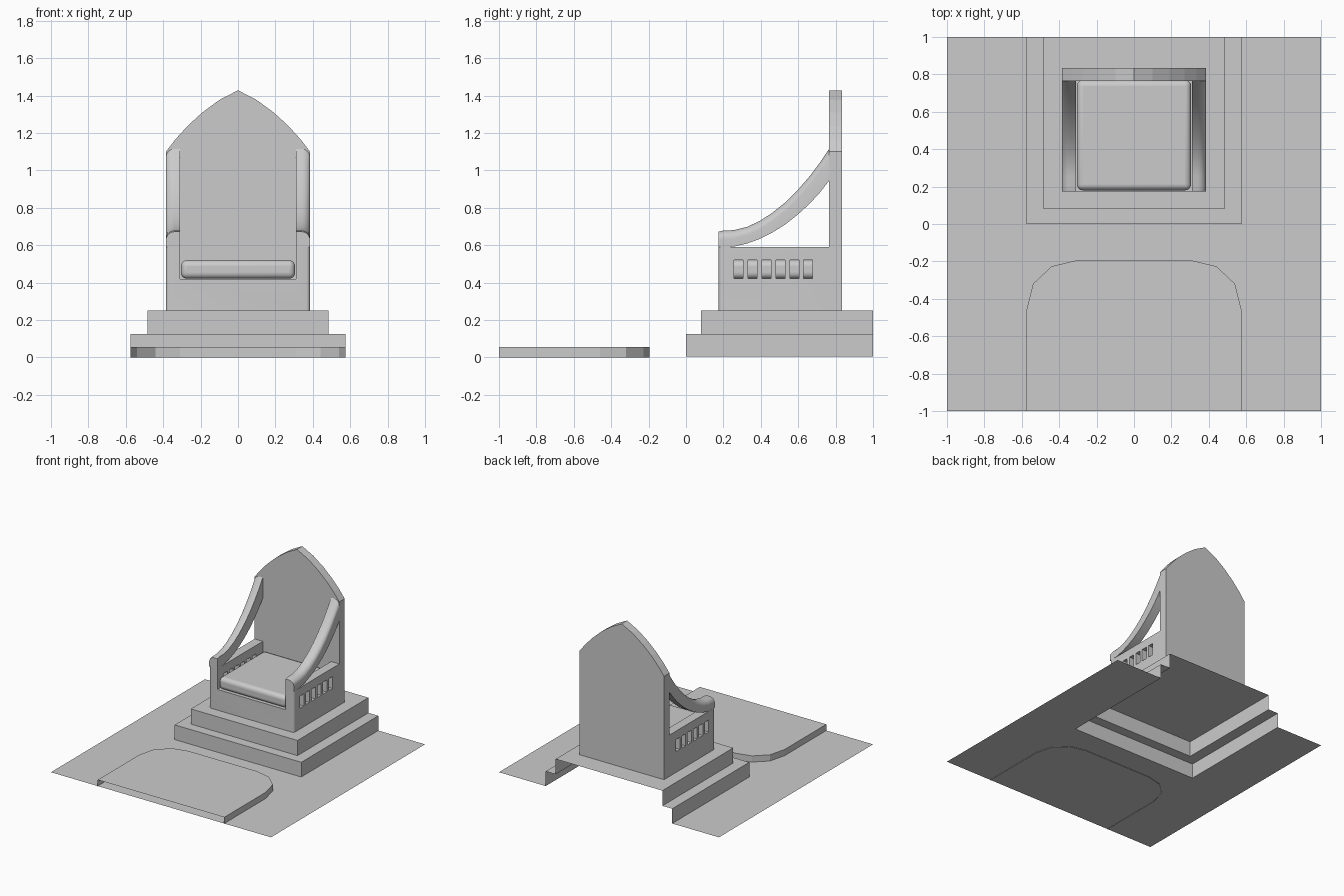
import bpy, bmesh, math

if "Cube" in bpy.data.objects:
    bpy.data.objects.remove(bpy.data.objects["Cube"])


def make(name, verts, faces, smooth=False, fix=False):
    me = bpy.data.meshes.new(name)
    me.from_pydata(verts, [], faces)
    if fix:
        bm = bmesh.new()
        bm.from_mesh(me)
        bmesh.ops.recalc_face_normals(bm, faces=bm.faces)
        bm.to_mesh(me)
        bm.free()
    ob = bpy.data.objects.new(name, me)
    bpy.context.collection.objects.link(ob)
    if smooth:
        smooth_shade(ob)
    return ob


def smooth_shade(ob):
    bpy.ops.object.select_all(action='DESELECT')
    ob.select_set(True)
    bpy.context.view_layer.objects.active = ob
    bpy.ops.object.shade_smooth_by_angle(angle=math.radians(35))


def loft(name, rings, closed=True, caps=(True, True), **kw):
    """Skin equal-length rings of points."""
    n = len(rings[0])
    faces = []
    for k in range(len(rings) - 1):
        for i in range(n if closed else n - 1):
            j = (i + 1) % n
            faces.append((k * n + i, k * n + j, (k + 1) * n + j, (k + 1) * n + i))
    if caps[0]:
        faces.append(tuple(reversed(range(n))))
    if caps[1]:
        faces.append(tuple(range((len(rings) - 1) * n, len(rings) * n)))
    return make(name, [p for r in rings for p in r], faces, **kw)


def extrude_y(name, outline, y0, y1):
    return loft(name, [[(x, y, z) for x, z in outline] for y in (y0, y1)], fix=True)


# Floor and stepped dais: one folded sheet, open below and at the back
G = 0.004
steps = [(1, -1, G), (.575, 0, G), (.575, 0, .125), (.485, .08, .125), (.485, .08, .25)]
loft("floor_and_dais",
     [[(-w, 1, z), (-w, y, z), (w, y, z), (w, 1, z)] for w, y, z in steps],
     closed=False, caps=(False, True))

# Low front platform: rounded far end, open toward the front edge
half = [(.575, -1), (.575, -.46), (.54, -.32), (.44, -.226), (.31, -.195)]
outline = half + [(-x, y) for x, y in reversed(half)]
loft("front_platform", [[(x, y, z) for x, y in outline] for z in (0, .055)],
     closed=False, caps=(False, True))

# Seat base: U-shaped body with softened outer front corners
right = [(.385, .25), (.385, .59), (.31, .59), (.31, .42)]
body = extrude_y("seat_base", right + [(-x, z) for x, z in reversed(right)], .175, .765)
bm = bmesh.new()
bm.from_mesh(body.data)
corners = [e for e in bm.edges
           if all(abs(abs(v.co.x) - .385) < 1e-4 and abs(v.co.y - .175) < 1e-4 for v in e.verts)
           and abs(e.verts[0].co.x - e.verts[1].co.x) < 1e-4]
bmesh.ops.bevel(bm, geom=corners, offset=.02, segments=4, profile=.5, affect='EDGES')
bm.to_mesh(body.data)
bm.free()

# Six slots through both side walls
bm = bmesh.new()
for i in range(6):
    r = bmesh.ops.create_cube(bm, size=1)
    for v in r["verts"]:
        v.co = (v.co.x, v.co.y * .048 + .281 + .0745 * i, v.co.z * .099 + .4705)
cutter = make("slot_cutter", [], [])
bm.to_mesh(cutter.data)
bm.free()
cutter.hide_render = True
mod = body.modifiers.new("slots", 'BOOLEAN')
mod.operation = 'DIFFERENCE'
mod.solver = 'EXACT'
mod.object = cutter
bpy.context.view_layer.objects.active = body
bpy.ops.object.modifier_apply(modifier=mod.name)
bpy.data.objects.remove(cutter)
smooth_shade(body)

# Backrest with pointed arch
arch = [(.385, 1.1), (.335, 1.165), (.27, 1.237), (.19, 1.31), (.1, 1.376)]
side = [(.385, .25)] + arch
extrude_y("backrest", side + [(0, 1.428)] + [(-x, z) for x, z in reversed(side)], .765, .835)

# Sweeping armrests: (y, bottom z, top z), outer top edge rounded
sweep = [(.175, .59, .672), (.2, .59, .678), (.255, .592, .68), (.325, .608, .697),
         (.394, .633, .729), (.46, .666, .772), (.53, .71, .828), (.595, .761, .892),
         (.66, .82, .967), (.715, .88, 1.04), (.765, .944, 1.114)]
R = .045
for s, label in ((1, "right"), (-1, "left")):
    rings = []
    for y, lo, hi in sweep:
        sec = [(.31, lo), (.385, lo)]
        sec += [(.385 - R + R * math.cos(a), hi - R + R * math.sin(a))
                for a in (math.pi / 12 * k for k in range(7))]
        sec.append((.31, hi))
        rings.append([(s * x, y, z) for x, z in sec])
    loft(label + "_armrest", rings, smooth=True, fix=True)

# Seat cushion
bpy.ops.mesh.primitive_cube_add(size=1, location=(0, .475, .47))
cushion = bpy.context.object
cushion.name = "seat_cushion"
cushion.scale = (.61, .59, .099)
bpy.ops.object.transform_apply(location=False, rotation=False, scale=True)
bev = cushion.modifiers.new("round", 'BEVEL')
bev.width = .032
bev.segments = 5
smooth_shade(cushion)
